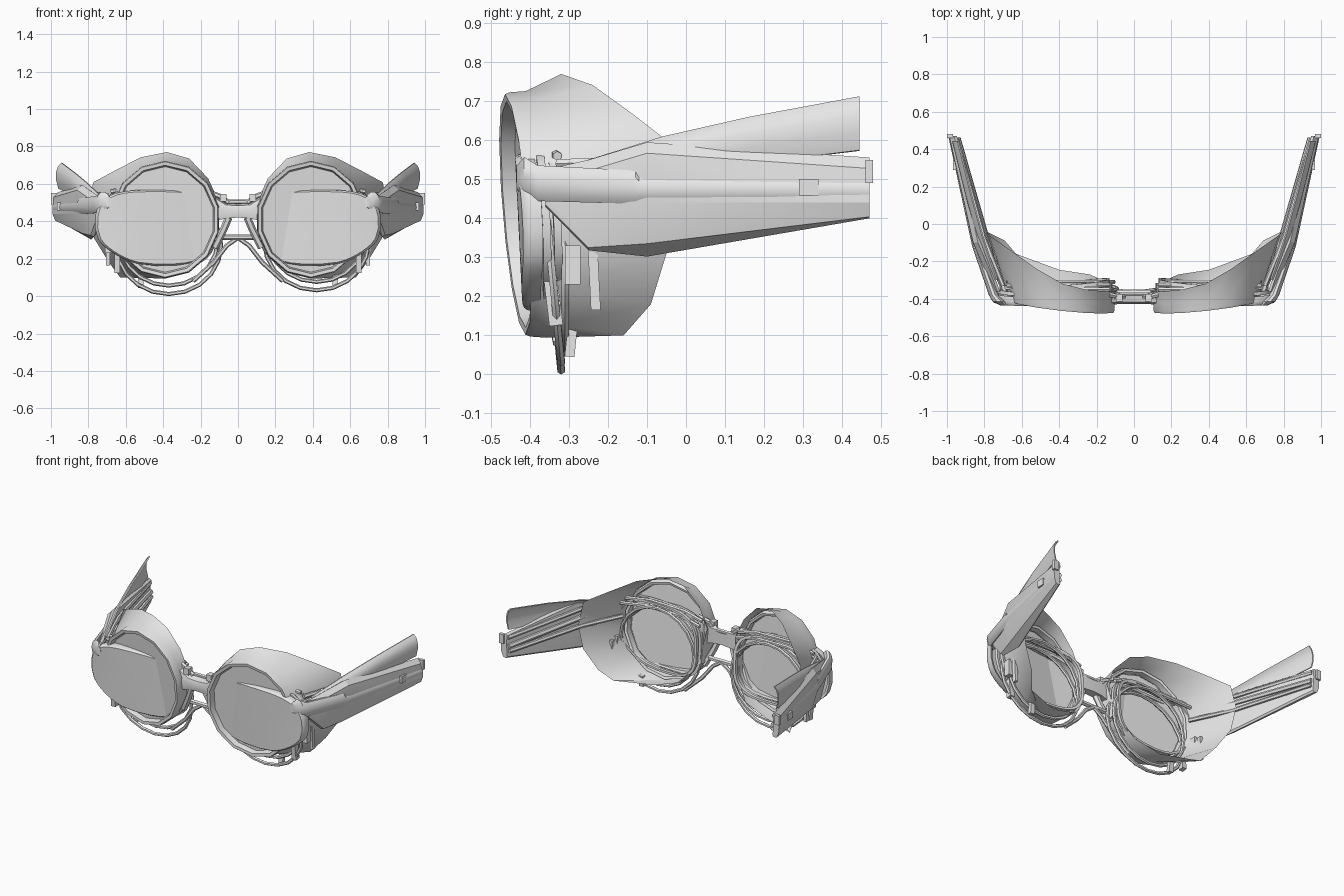
import bpy, bmesh, math
from mathutils import Vector

if "Cube" in bpy.data.objects:
    bpy.data.objects.remove(bpy.data.objects["Cube"])

grey = bpy.data.materials.new("plain_grey")
grey.diffuse_color = (0.8, 0.8, 0.8, 1)
grey.use_nodes = True
grey.node_tree.nodes["Principled BSDF"].inputs["Base Color"].default_value = grey.diffuse_color


def finish(name, bm, angle=35):
    bmesh.ops.recalc_face_normals(bm, faces=bm.faces)
    me = bpy.data.meshes.new(name)
    bm.to_mesh(me)
    bm.free()
    me.materials.append(grey)
    ob = bpy.data.objects.new(name, me)
    bpy.context.collection.objects.link(ob)
    bpy.ops.object.select_all(action='DESELECT')
    ob.select_set(True)
    bpy.context.view_layer.objects.active = ob
    bpy.ops.object.shade_smooth_by_angle(angle=math.radians(angle))
    return ob


def loft(name, rings, s=1, loop=False, caps=False, end=False, angle=35):
    """Skin equal-length rings of points; s = -1 builds the left-hand copy."""
    bm = bmesh.new()
    vs = [[bm.verts.new((p[0] * s, p[1], p[2])) for p in r] for r in rings]
    n = len(vs[0])
    pairs = list(zip(vs, vs[1:])) + ([(vs[-1], vs[0])] if loop else [])
    for a, b in pairs:
        for i in range(n):
            j = (i + 1) % n
            bm.faces.new((a[i], a[j], b[j], b[i]))
    if caps:
        bm.faces.new(vs[0])
    if caps or end:
        bm.faces.new(vs[-1])
    return finish(name, bm, angle)


def tube(name, pts, r, s=1, closed=False, sides=6):
    pts = [Vector(p) for p in pts]
    n, rings = len(pts), []
    for i, p in enumerate(pts):
        a = pts[(i - 1) % n] if closed or i else p
        b = pts[(i + 1) % n] if closed or i < n - 1 else p
        t = (b - a).normalized()
        u = t.cross(Vector((0, 1, 0)) if abs(t.y) < 0.8 else Vector((0, 0, 1))).normalized()
        v = t.cross(u)
        rings.append([p + r * (math.cos(k * math.tau / sides) * u + math.sin(k * math.tau / sides) * v)
                      for k in range(sides)])
    return loft(name, rings, s, loop=closed, caps=not closed, angle=50)


def box(name, c, size, s=1, tilt=0.0):
    """Small block, tilted about x."""
    rings = []
    for dx in (-0.5, 0.5):
        ring = []
        for dy, dz in ((-.5, -.5), (.5, -.5), (.5, .5), (-.5, .5)):
            y, z = dy * size[1], dz * size[2]
            ring.append((c[0] + dx * size[0], c[1] + y * math.cos(tilt) - z * math.sin(tilt),
                         c[2] + y * math.sin(tilt) + z * math.cos(tilt)))
        rings.append(ring)
    return loft(name, rings, s, caps=True)


N = 14


def rim(scale, dy=0.0):
    """Tilted many-sided outline of the round goggle front."""
    out = []
    for i in range(N):
        a = i * math.tau / N
        x, z = 0.39 + 0.292 * scale * math.sin(a), 0.41 + 0.313 * scale * math.cos(a)
        out.append((x, -0.435 + 0.11 * (x - 0.38) - 0.085 * (z - 0.41) + dy, z))
    return out


def shield(scale, dy=0.0, cx=0.44, cz=0.365, rx=0.325, rz=0.203, e=0.62, n=36):
    """Rounded-rectangle outline on a gently curved surface."""
    out = []
    for i in range(n):
        a = i * math.tau / n
        c, d = math.cos(a), math.sin(a)
        x = cx + rx * scale * math.copysign(abs(c) ** e, c)
        z = cz + rz * scale * math.copysign(abs(d) ** e, d)
        if d < 0 and c > 0:                      # lower outer corner is rounder
            x -= .08 * scale * abs(d * c)
            z += .05 * scale * abs(d * c)
        k = 0.15 if x < 0.6 else 0.5
        out.append((x, -0.425 + k * (x - 0.6) ** 2 - 0.05 * (z - 0.365) + dy, z))
    return out


# flared rear edge of the goggle cup, clockwise from the top
cup_back = [(.38, -.32, .77), (.52, -.24, .742), (.66, -.14, .67), (.775, -.06, .608),
            (.795, -.035, .46), (.77, -.05, .31), (.69, -.09, .18), (.63, -.16, .10),
            (.40, -.245, .10), (.235, -.27, .15), (.13, -.32, .30), (.10, -.36, .50),
            (.16, -.36, .63), (.26, -.35, .735)]

for s, side in ((1, "right"), (-1, "left")):
    # goggle cup with front rim, inner lip and recessed round lens
    loft("goggle_cup_" + side,
         [rim(.90, .034), rim(.925, -.002), rim(.985, -.004), rim(1, .008),
          rim(1.01, .05), cup_back], s)
    loft("goggle_lip_" + side, [rim(.91, .034), rim(.92, .07), rim(.97, .075), rim(1, .05)], s)
    loft("goggle_lens_" + side, [rim(k, .033) for k in (.905, .5)], s, end=True)

    # wraparound frame with a flush curved lens
    loft("wrap_frame_" + side,
         [shield(.955, -.004), shield(.985, .004), shield(1, .018), shield(1, .045),
          shield(.94, .04), shield(.94, .006)], s)
    loft("wrap_lens_" + side, [shield(k, -.004) for k in (.955, .65, .35)], s, end=True)
    # slimmer frames nested behind
    for k, (d, b) in enumerate(((.05, dict(cx=.425, cz=.368, rx=.308, rz=.218)),
                                (.08, dict(cx=.425, cz=.372, rx=.295, rz=.21)))):
        loft("inner_frame_%d_%s" % (k, side),
             [shield(1, d, **b), shield(.94, d, **b), shield(.94, d + .02, **b), shield(1, d + .02, **b)],
             s, loop=True)
    for k, (z, y) in enumerate(((.575, -.35), (.55, -.325))):
        tube("brow_bar_%d_%s" % (k, side),
             [(.13, y, z - .03), (.25, y, z), (.5, y, z + .005), (.68, y + .02, z - .015)], .012, s)

    # round wire rims hanging lowest
    low = 0.02 if s > 0 else 0.0
    cx = 0.42 if s > 0 else 0.37
    for k, (rx, rz, y0, dz, tilt) in enumerate(((.28, .26, -.32, 0, -.1), (.262, .245, -.31, .045, 0))):
        pts = []
        for i in range(20):
            a = i * math.tau / 20
            h = rz * (1 - math.cos(a))
            pts.append((cx + rx * math.sin(a), y0 + tilt * h, low + dz + .011 + h))
        tube("wire_rim_%d_%s" % (k, side), pts, .011, s, closed=True)
    tube("wire_link_" + side, [(.0, -.36, .312), (.06, -.36, .27), (.13, -.35, .18), (.24, -.33, .08)], .012, s)

    # broad side arm with a bevelled underside
    arm = []
    for y, xo, zt, zm, zl, zb, w in ((-.36, .762, .525, .46, .435, .43, .03),
                                     (-.25, .80, .55, .45, .325, .318, .03),
                                     (-.10, .864, .595, .44, .335, .302, .08),
                                     (.47, .992, .556, .44, .404, .40, .035)):
        arm.append([(xo - .03, y, zt), (xo - .004, y, zt - .028), (xo, y, zm), (xo - w * .4, y, zl),
                    (xo - w, y, zb), (xo - w - .01, y, zb + .01), (xo - w * .8 - .01, y, .5),
                    (xo - .045, y, zt - .01)])
    loft("side_arm_" + side, arm, s, caps=True, angle=15)

    # slim arm tube running along the outside
    slim = []
    for y, x, z, rx, rz in ((-.435, .695, .505, .02, .03), (-.415, .72, .505, .036, .055),
                            (-.38, .75, .49, .026, .048), (-.13, .84, .48, .022, .045),
                            (-.12, .845, .475, .02, .033), (.47, .977, .472, .016, .03)):
        slim.append([(x + rx * math.cos(k * math.tau / 10), y, z + rz * math.sin(k * math.tau / 10))
                     for k in range(10)])
    loft("slim_arm_" + side, slim, s, caps=True)
    tube("inner_arm_" + side, [(.69, -.36, .50), (.75, -.22, .51), (.80, -.05, .50), (.945, .46, .475)], .016, s)
    tube("lower_arm_" + side, [(.67, -.31, .45), (.79, -.06, .45), (.94, .46, .445)], .013, s)
    tube("upper_arm_" + side, [(.70, -.33, .54), (.80, -.08, .55), (.95, .46, .53)], .013, s)
    box("arm_tip_" + side, (.984, .47, .52), (.032, .02, .06), s)
    box("arm_clasp_" + side, (.949, .315, .48), (.035, .05, .042), s)

    # curved elastic strap, bowed outward
    strap = []
    for y, x, zt, zb in ((-.3, .735, .535, .49), (-.06, .815, .61, .51),
                         (.16, .875, .66, .54), (.445, .945, .713, .575)):
        h = zt - zb
        out = [(x, zt), (x + .018, zt - .14 * h), (x + .027, zt - .35 * h),
               (x + .028, zt - .65 * h), (x + .016, zb)]
        strap.append([(p, y, q) for p, q in out] + [(p - .008, y, q - .002) for p, q in reversed(out)])
    loft("strap_" + side, strap, s, caps=True)

    # small clips under the outer edge of the cup
    box("front_clip_" + side, (.645, -.34, .185), (.03, .035, .12), s, .12)
    box("mid_clip_" + side, (.695, -.29, .28), (.03, .04, .1), s)
    box("rear_clip_" + side, (.695, -.235, .24), (.02, .025, .15), s, .05)
    box("low_clip_" + side, (.52, -.295, .08), (.03, .025, .07), s, -.1)

    # bridge lugs, lower legs and nose pads
    box("bridge_lug_" + side, (.08, -.395, .525), (.035, .04, .04), s)
    tube("bridge_leg_" + side, [(.05, -.40, .42), (.075, -.39, .36), (.125, -.37, .26)], .02, s)
    tube("upper_strut_" + side, [(.05, -.385, .50), (.10, -.385, .535), (.17, -.37, .56)], .014, s)
    box("nose_pad_" + side, (.125, -.345, .33), (.02, .04, .1), s, .2)

# main bridge, thinner in the middle
bridge = []
for x, y, zt, zb in ((-.13, -.40, .54, .40), (-.065, -.395, .50, .415), (0, -.395, .495, .42),
                     (.065, -.395, .50, .415), (.13, -.40, .54, .40)):
    bridge.append([(x, y - .022, zt - .012), (x, y + .03, zt), (x, y + .03, zb),
                   (x, y - .022, zb), (x, y - .032, (zt + zb) / 2)])
loft("bridge", bridge, caps=True)
tube("bridge_top_bar", [(-.08, -.375, .505), (.08, -.375, .505)], .012)
tube("bridge_lower_bar", [(-.09, -.365, .315), (.09, -.365, .315)], .015)
